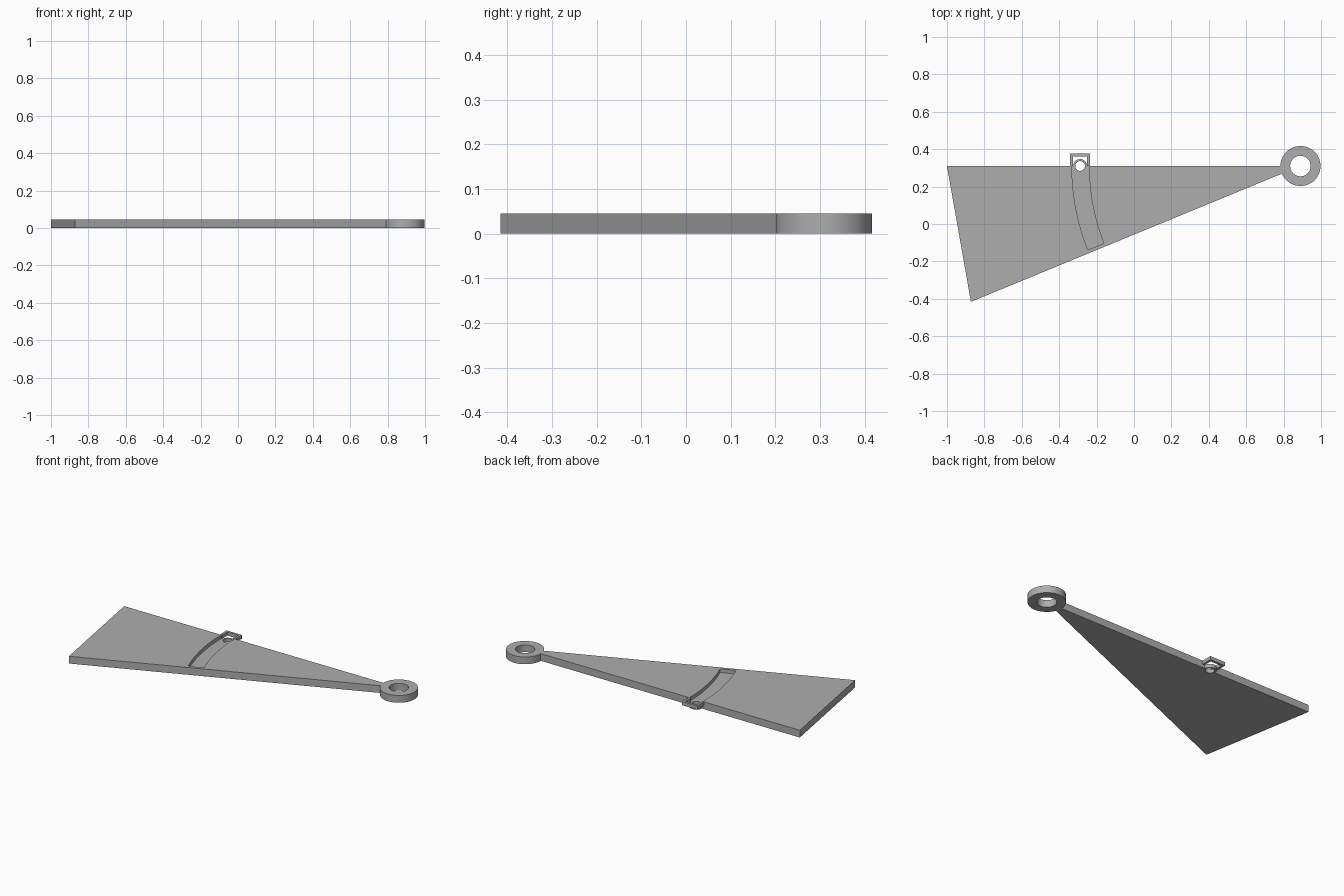
import bpy, bmesh, math

cube = bpy.data.objects.get("Cube")
if cube:
    bpy.data.objects.remove(cube, do_unlink=True)

HEIGHT = 0.045
FLOOR = 0.022          # level of the slot floor
PIVOT = (0.89, 0.31)   # ring centre, also the centre of the slot arc
PIN = (-0.288, 0.31)   # small hole at the slot mouth

grey = bpy.data.materials.new("plain_grey")
grey.use_nodes = True
grey.diffuse_color = (0.42, 0.42, 0.42, 1)
grey.node_tree.nodes["Principled BSDF"].inputs["Base Color"].default_value = grey.diffuse_color


def arc(centre, radius, start, end, steps):
    """Points along an arc, angles in degrees."""
    angles = [math.radians(start + (end - start) * i / steps) for i in range(steps + 1)]
    return [(centre[0] + radius * math.cos(a), centre[1] + radius * math.sin(a)) for a in angles]


def prism(name, outline, low, high):
    """Extrude a flat outline between two heights."""
    bm = bmesh.new()
    face = bm.faces.new([bm.verts.new((x, y, low)) for x, y in outline])
    top = bmesh.ops.extrude_face_region(bm, geom=[face])["geom"]
    verts = [v for v in top if isinstance(v, bmesh.types.BMVert)]
    bmesh.ops.translate(bm, verts=verts, vec=(0, 0, high - low))
    bmesh.ops.recalc_face_normals(bm, faces=bm.faces)
    mesh = bpy.data.meshes.new(name)
    bm.to_mesh(mesh)
    bm.free()
    mesh.materials.append(grey)
    obj = bpy.data.objects.new(name, mesh)
    bpy.context.collection.objects.link(obj)
    return obj


def cylinder(name, centre, radius, low, high, steps=64):
    return prism(name, arc(centre, radius, 0, 360, steps)[:-1], low, high)


def cut(target, cutter):
    mod = target.modifiers.new(cutter.name, 'BOOLEAN')
    mod.operation = 'DIFFERENCE'
    mod.solver = 'EXACT'
    mod.object = cutter
    bpy.context.view_layer.objects.active = target
    bpy.ops.object.modifier_apply(modifier=mod.name)
    bpy.data.objects.remove(cutter, do_unlink=True)


# Wedge plate with a rounded tab on its back edge
outline = [(-1, 0.31), (-0.872, -0.416), (0.793, 0.27), (0.793, 0.31)]
outline += arc(PIN, 0.037, 0, 180, 24)
wedge = prism("wedge_plate", outline, 0, HEIGHT)

# Curved slot sunk into the top, lowering the tab as well
slot = arc(PIVOT, 1.222, 177, 201.5, 40) + arc(PIVOT, 1.13, 201.5, 177, 40)
cut(wedge, prism("slot_cutter", slot, FLOOR, HEIGHT + 0.1))
cut(wedge, cylinder("pin_hole_cutter", PIN, 0.026, -0.1, HEIGHT + 0.1, 32))

# Bracket around the slot mouth
left, right, back, front, wall = -0.341, -0.236, 0.376, 0.31, 0.014
bracket = prism("slot_bracket", [
    (left, front), (left, back), (right, back), (right, front),
    (right - wall, front), (right - wall, back - wall),
    (left + wall, back - wall), (left + wall, front)], FLOOR, HEIGHT)

# Pivot ring at the narrow end
ring = cylinder("pivot_ring", PIVOT, 0.107, 0, HEIGHT)
cut(ring, cylinder("ring_hole_cutter", PIVOT, 0.055, -0.1, HEIGHT + 0.1))

# Smooth the curved walls, keep the edges sharp
bpy.ops.object.select_all(action='DESELECT')
for obj in (wedge, bracket, ring):
    obj.select_set(True)
bpy.context.view_layer.objects.active = ring
bpy.ops.object.shade_smooth_by_angle(angle=math.radians(30))
